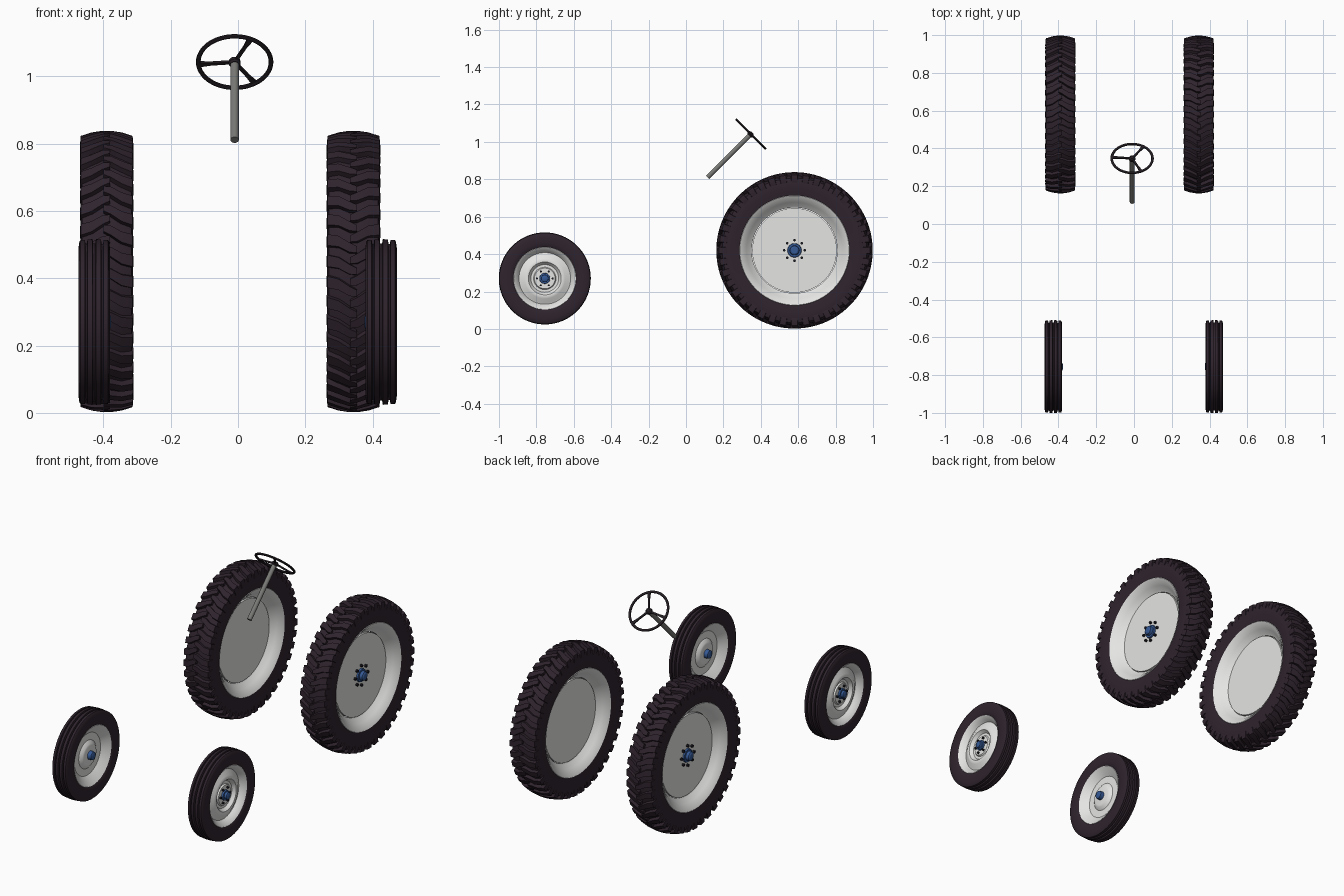
import bpy, bmesh, math
from mathutils import Matrix, Vector

if "Cube" in bpy.data.objects:
    bpy.data.objects.remove(bpy.data.objects["Cube"])


def material(name, rgb):
    m = bpy.data.materials.new(name)
    m.diffuse_color = (*rgb, 1)
    m.use_nodes = True
    m.node_tree.nodes["Principled BSDF"].inputs["Base Color"].default_value = m.diffuse_color
    return m


RUBBER = material("dark_rubber", (0.028, 0.017, 0.026))
WHITE = material("rim_white", (0.78, 0.78, 0.77))
BLUE = material("hub_blue", (0.035, 0.10, 0.30))
BLACK = material("bolt_black", (0.012, 0.012, 0.018))
GREY = material("column_grey", (0.19, 0.19, 0.18))
WHEEL = material("steering_black", (0.018, 0.013, 0.017))


def finish(name, bm, mat, matrix=None, angle=32):
    bmesh.ops.recalc_face_normals(bm, faces=bm.faces[:])
    me = bpy.data.meshes.new(name)
    bm.to_mesh(me)
    bm.free()
    me.materials.append(mat)
    for p in me.polygons:
        p.use_smooth = True
    me.set_sharp_from_angle(angle=math.radians(angle))
    ob = bpy.data.objects.new(name, me)
    bpy.context.collection.objects.link(ob)
    if matrix:
        ob.matrix_world = matrix
    return ob


def lathe(bm, profile, segs, closed=False, y=0, z=0):
    """Revolve (offset along x, radius) points round the x axis."""
    rings = []
    for s, r in profile:
        rings.append([bm.verts.new((s, y + r * math.cos(2 * math.pi * i / segs),
                                    z + r * math.sin(2 * math.pi * i / segs)))
                      for i in range(segs)])
    pairs = list(zip(rings, rings[1:]))
    if closed:
        pairs.append((rings[-1], rings[0]))
    else:
        bm.faces.new(rings[0])
        bm.faces.new(rings[-1])
    for a, b in pairs:
        for i in range(segs):
            j = (i + 1) % segs
            bm.faces.new((a[i], a[j], b[j], b[i]))


def turned(name, profile, mat, place, segs=72, closed=False):
    bm = bmesh.new()
    lathe(bm, profile, segs, closed)
    return finish(name, bm, mat, place)


def bolts(name, count, ring, radius, s0, s1, place):
    bm = bmesh.new()
    for i in range(count):
        a = 2 * math.pi * i / count
        lathe(bm, [(s0, radius), (s1, radius)], 6, False,
              ring * math.cos(a), ring * math.sin(a))
    finish(name, bm, BLACK, place)


def both(half):
    """Complete a half profile symmetrically about the wheel's middle."""
    return half + [(-s, r) for s, r in reversed(half) if s > 0]


def lugs(bm, count=40):
    """Staggered, slanted tread bars on both shoulders."""
    pitch = 2 * math.pi / count
    # offset, top radius, slant, half width (in pitches)
    sections = [(0.080, 0.370, 0.0, 0.27), (0.077, 0.403, 0.0, 0.27),
                (0.045, 0.413, 0.10, 0.25), (0.012, 0.418, 0.40, 0.22),
                (-0.010, 0.418, 0.50, 0.15)]
    for side in (1, -1):
        for i in range(count):
            base = pitch * (i + (0.5 if side < 0 else 0))
            loops = []
            for s, r, slant, w in sections:
                loop = []
                for ss, rr, da in ((s * 0.88, r - 0.03, -w * 1.25), (s, r, -w),
                                   (s, r, w), (s * 0.88, r - 0.03, w * 1.25)):
                    a = base + pitch * (slant + da)
                    loop.append(bm.verts.new((side * ss, rr * math.cos(a), rr * math.sin(a))))
                loops.append(loop)
            for a, b in zip(loops, loops[1:]):
                for k in range(4):
                    n = (k + 1) % 4
                    bm.faces.new((a[k], a[n], b[n], b[k]))
            bm.faces.new(loops[0])
            bm.faces.new(loops[-1])


def rear_wheel(label, x, side):
    # local +x always points outward
    place = Matrix.Translation((x, 0.58, 0.42)) @ Matrix.Rotation(0 if side > 0 else math.pi, 4, 'Z')
    turned(label + "_rear_tyre", both([(0.066, 0.288), (0.072, 0.295), (0.077, 0.33), (0.078, 0.36),
                                       (0.073, 0.386), (0.045, 0.397), (0, 0.402)]),
           RUBBER, place, 96, True)
    bm = bmesh.new()
    lugs(bm)
    finish(label + "_rear_tread_lugs", bm, RUBBER, place, 25)
    turned(label + "_rear_rim", both([(0.068, 0.297), (0.073, 0.292), (0.066, 0.280),
                                      (0.045, 0.257), (0.022, 0.238), (0.016, 0.229)]),
           WHITE, place, 96, True)
    turned(label + "_rear_disc", [(-0.022, 0.226), (0.022, 0.226)], WHITE, place, 96)
    turned(label + "_rear_hub", [(0.021, 0.038), (0.031, 0.036), (0.032, 0.026),
                                 (0.048, 0.024), (0.053, 0.016)], BLUE, place, 24)
    bolts(label + "_rear_bolts", 8, 0.055, 0.0075, 0.02, 0.034, place)


def front_wheel(label, x, side):
    place = Matrix.Translation((x, -0.755, 0.27)) @ Matrix.Rotation(0 if side > 0 else math.pi, 4, 'Z')
    # ribbed tyre with three grooves
    turned(label + "_front_tyre", both([(0.038, 0.162), (0.043, 0.168), (0.047, 0.19), (0.047, 0.218),
                                        (0.044, 0.239), (0.041, 0.243), (0.028, 0.244),
                                        (0.026, 0.232), (0.022, 0.232), (0.020, 0.245),
                                        (0.005, 0.246), (0.003, 0.233)]),
           RUBBER, place, 80, True)
    # dished centre, from the outer lip across and round to the inner boss
    turned(label + "_front_rim", [(0.020, 0.055), (0.013, 0.060), (0.013, 0.074), (0.031, 0.088),
                                  (0.032, 0.096), (0.028, 0.108), (0.016, 0.128), (0.012, 0.138),
                                  (0.024, 0.146), (0.040, 0.160), (0.044, 0.166), (0.040, 0.170),
                                  (-0.040, 0.170), (-0.044, 0.166), (-0.040, 0.160),
                                  (-0.014, 0.124), (-0.009, 0.118), (-0.009, 0.078),
                                  (-0.022, 0.062), (-0.025, 0.052)], WHITE, place)
    turned(label + "_front_hub", [(-0.050, 0.014), (-0.046, 0.022), (-0.024, 0.024), (0.019, 0.029),
                                  (0.030, 0.028), (0.031, 0.020), (0.043, 0.019), (0.047, 0.012)],
           BLUE, place, 24)
    bolts(label + "_front_bolts", 6, 0.042, 0.006, 0.018, 0.03, place)


# Four wheels, hubs facing outward
for label, side, rear_x, front_x in (("left", -1, -0.39, -0.427), ("right", 1, 0.343, 0.425)):
    rear_wheel(label, rear_x, side)
    front_wheel(label, front_x, side)

# Steering assembly: local z runs up the slanted column
centre = Matrix.Translation((-0.01, 0.347, 1.042)) @ Matrix.Rotation(math.radians(-45), 4, 'X')
x_to_z = Matrix.Rotation(math.radians(-90), 4, 'Y')
turned("steering_column", [(-0.327, 0.0125), (-0.005, 0.0125)], GREY, centre @ x_to_z, 24)
turned("steering_hub", [(-0.012, 0.014), (-0.006, 0.018), (0.005, 0.017), (0.010, 0.010)],
       WHEEL, centre @ x_to_z, 24)
ring = [(0.006 * math.sin(math.tau * k / 10), 0.108 + 0.007 * math.cos(math.tau * k / 10))
        for k in range(10)]
turned("steering_ring", ring, WHEEL, centre @ x_to_z, 64, True)

# Three spokes widening toward the ring
bm = bmesh.new()
for deg in (64, 185, 304):
    turn = Matrix.Rotation(-math.radians(deg), 3, 'Z')
    loops = [[bm.verts.new(turn @ Vector((d, sy * w, sz * 0.004)))
              for sy, sz in ((-1, -1), (1, -1), (1, 1), (-1, 1))]
             for d, w in ((0.008, 0.005), (0.07, 0.005), (0.106, 0.009))]
    for a, b in zip(loops, loops[1:]):
        for k in range(4):
            n = (k + 1) % 4
            bm.faces.new((a[k], a[n], b[n], b[k]))
    bm.faces.new(loops[0])
    bm.faces.new(loops[-1])
finish("steering_spokes", bm, WHEEL, centre)
